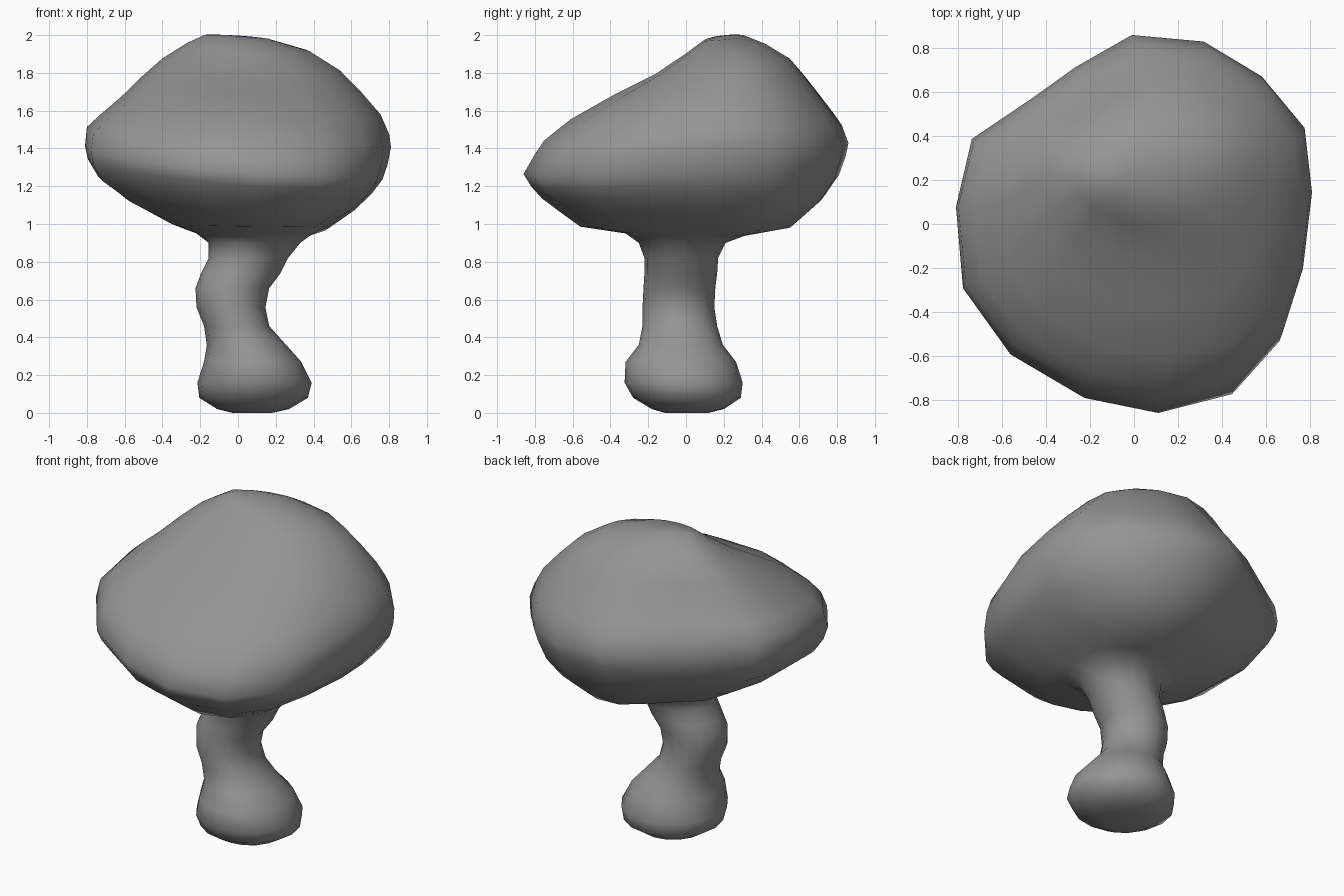
import bpy
import bmesh
from math import sin, cos, pi, exp
from mathutils import Vector

cube = bpy.data.objects.get("Cube")
if cube:
    bpy.data.objects.remove(cube, do_unlink=True)

grey = bpy.data.materials.new("plain_grey")
grey.use_nodes = True
grey.diffuse_color = (0.3, 0.3, 0.3, 1)
grey.node_tree.nodes["Principled BSDF"].inputs["Base Color"].default_value = (0.3, 0.3, 0.3, 1)

# Uneven rim of the cap, clockwise from the back, scaled to a unit box
RIM = [(0, 1), (.41, .965), (.74, .78), (.96, .53), (1, .17), (.95, -.26), (.84, -.62), (.57, -.9),
       (.15, -1), (-.27, -.92), (-.69, -.69), (-.96, -.34), (-1, .09), (-.91, .45), (-.56, .67), (-.32, .83)]
N = len(RIM)
ROUND = [(sin(2 * pi * i / N), cos(2 * pi * i / N)) for i in range(N)]

# Each level: height, x min, x max, y min, y max
STEM = [(0, -.03, .18, -.11, .12), (.02, -.11, .27, -.18, .2), (.08, -.205, .37, -.28, .29),
        (.16, -.215, .39, -.325, .3), (.27, -.18, .335, -.32, .265), (.36, -.165, .255, -.25, .195),
        (.46, -.18, .165, -.23, .165), (.56, -.22, .145, -.23, .15), (.66, -.225, .165, -.225, .155),
        (.74, -.195, .225, -.22, .165), (.82, -.155, .265, -.22, .17), (.9, -.155, .33, -.25, .21)]
CAP = [(.95, -.22, .39, -.32, .32), (.995, -.35, .48, -.56, .57), (1.1, -.58, .62, -.67, .72),
       (1.2, -.74, .71, -.765, .81), (1.28, -.795, .765, -.82, .845), (1.35, -.81, .79, -.86, .86),
       (1.45, -.8, .81, -.8, .825), (1.52, -.73, .8, -.75, .78), (1.62, -.62, .755, -.61, .71),
       (1.73, -.51, .65, -.38, .63), (1.83, -.4, .54, -.16, .55), (1.92, -.27, .38, 0, .42),
       (1.97, -.18, .17, .09, .31)]


def add_ring(bm, level, outline):
    """Fit an outline into one level's bounds."""
    z, x0, x1, y0, y1 = level
    return [bm.verts.new(((x0 + x1) / 2 + u * (x1 - x0) / 2,
                          (y0 + y1) / 2 + v * (y1 - y0) / 2, z)) for u, v in outline]


def cap_outline(z):
    """The uneven rim, growing rounder towards the crown."""
    t = min(.6, max(0, z - 1.4))
    return [Vector(a).lerp(Vector(b), t) for a, b in zip(RIM, ROUND)]


def sink(v, x, y, radius, depth):
    """Lower a point softly around a centre."""
    d = (v.co.xy - Vector((x, y))).length
    v.co.z -= depth * exp(-(d / radius) ** 2)


# Stem and cap are one continuous skin
bm = bmesh.new()
stem_rings = [add_ring(bm, s, ROUND) for s in STEM]
cap_rings = [add_ring(bm, c, cap_outline(c[0])) for c in CAP]
rings = stem_rings + cap_rings
for low, high in zip(rings, rings[1:]):
    for i in range(N):
        j = (i + 1) % N
        bm.faces.new((low[i], low[j], high[j], high[i]))

# Closed foot and rounded crown
bm.faces.new(rings[0])
crown = bm.verts.new((-.04, .2, 1.98))
for i in range(N):
    bm.faces.new((rings[-1][i], rings[-1][(i + 1) % N], crown))

# Tilt the rim and crown, but keep the underside nearly level
for v in sum(cap_rings, [crown]):
    tilt = min(1, max(0, (v.co.z - .95) / .3))
    v.co.z += tilt * (.09 * v.co.y - .07 * v.co.x)
    if v.co.z > 1.5:
        # Shallow hollow in the front slope
        sink(v, -.05, -.12, .2, .025)
    elif v.co.z < 1.3:
        # Underside sags at the back left
        sink(v, .48, .48, .3, .04)

bmesh.ops.recalc_face_normals(bm, faces=bm.faces)
for f in bm.faces:
    f.smooth = True
mesh = bpy.data.meshes.new("mushroom")
bm.to_mesh(mesh)
bm.free()
mesh.materials.append(grey)
mushroom = bpy.data.objects.new("mushroom", mesh)
bpy.context.collection.objects.link(mushroom)
